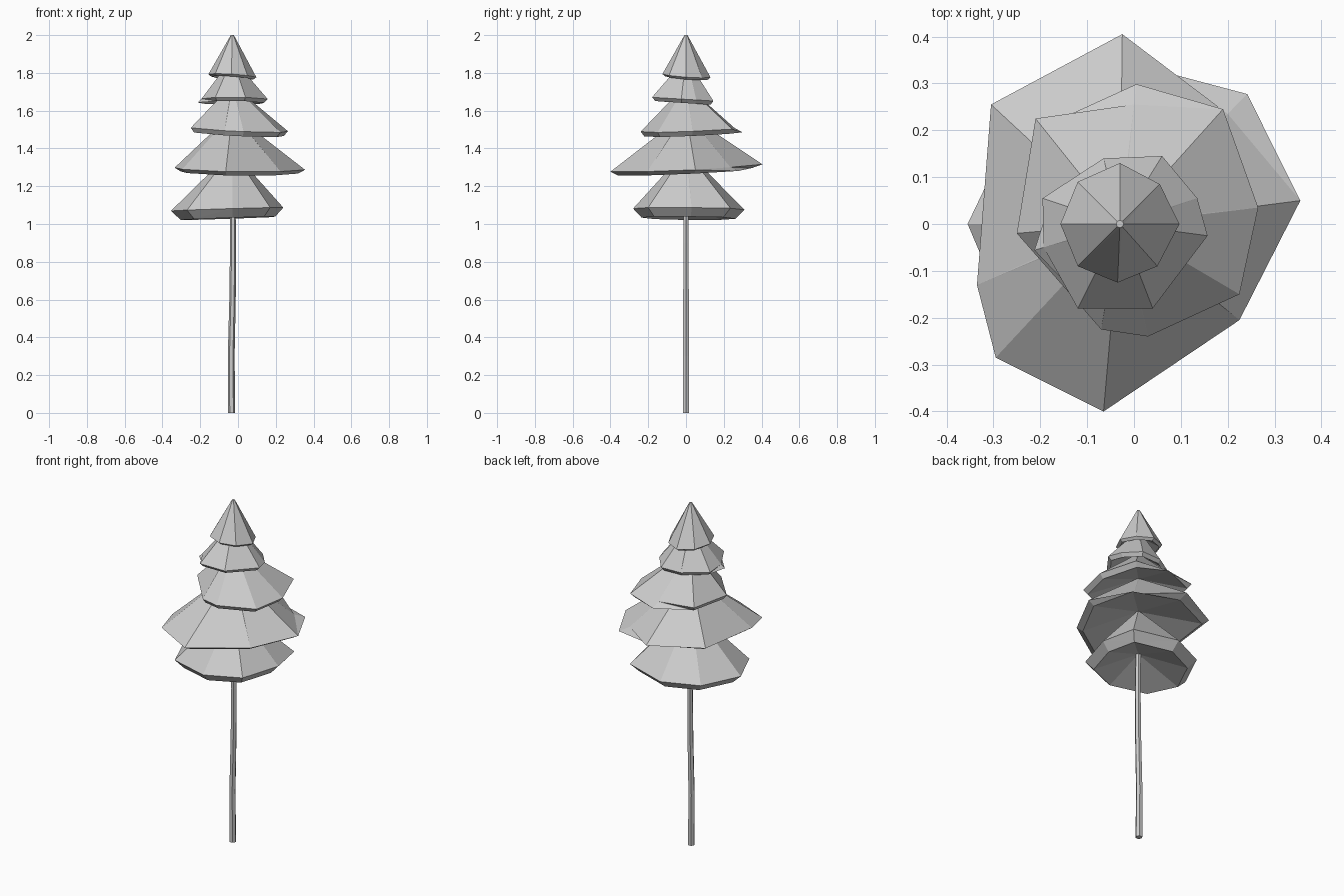
import bpy, bmesh, math

if "Cube" in bpy.data.objects:
    bpy.data.objects.remove(bpy.data.objects["Cube"])

AX = -0.03  # tree axis in x


def finish(bm, name):
    bmesh.ops.recalc_face_normals(bm, faces=bm.faces)
    me = bpy.data.meshes.new(name)
    bm.to_mesh(me)
    bm.free()
    ob = bpy.data.objects.new(name, me)
    bpy.context.collection.objects.link(ob)
    return ob


def bridge(bm, a, b):
    n = len(a)
    for i in range(n):
        j = (i + 1) % n
        bm.faces.new((a[i], a[j], b[j], b[i]))


def tier(name, rim, z, tilt, top, drop, lip, flare, hub):
    """Cone skirt: small tip ring, uneven tilted rim, tucked lip, hollow underside.
    flare maps a rim index to its own lip factor."""
    bm = bmesh.new()
    tip, outer, under = [], [], []
    for i, (x, y) in enumerate(rim):
        a = math.atan2(y, x - AX)
        h = z + tilt[0] * x + tilt[1] * y
        f = flare.get(i, lip)
        tip.append(bm.verts.new((AX + 0.008 * math.cos(a), 0.008 * math.sin(a), top)))
        outer.append(bm.verts.new((x, y, h)))
        under.append(bm.verts.new((AX + (x - AX) * f, y * f, h - drop)))
    bm.faces.new(tip)
    bridge(bm, tip, outer)
    bridge(bm, outer, under)
    c = bm.verts.new((AX, 0, hub))
    for i in range(len(under)):
        bm.faces.new((under[i], under[(i + 1) % len(under)], c))
    bmesh.ops.triangulate(bm, faces=[f for f in bm.faces if len(f.verts) == 4])
    finish(bm, name)


# Trunk: slightly bent six-sided pole
bm = bmesh.new()
rings = []
for x, z, r in [(-0.034, 0, 0.019), (-0.036, 0.3, 0.018), (-0.029, 0.6, 0.017),
                (-0.026, 0.9, 0.016), (-0.029, 1.16, 0.015)]:
    rings.append([bm.verts.new((x + r * math.cos(k * math.pi / 3),
                                r * math.sin(k * math.pi / 3), z)) for k in range(6)])
for a, b in zip(rings, rings[1:]):
    bridge(bm, a, b)
bm.faces.new(rings[0])
bm.faces.new(rings[-1])
finish(bm, "trunk")

# Foliage tiers, bottom to top
tier("foliage_tier_1",
     [(0.24, 0.03), (0.2, 0.235), (-0.05, 0.31), (-0.25, 0.22),
      (-0.355, 0.0), (-0.27, -0.2), (-0.03, -0.28), (0.17, -0.2)],
     1.08, (0.03, -0.01), 1.38, 0.048, 0.84, {}, 1.12)
tier("foliage_tier_2",
     [(0.355, 0.05), (0.2, 0.235), (-0.025, 0.405), (-0.305, 0.255),
      (-0.335, -0.13), (-0.295, -0.285), (-0.065, -0.4), (0.225, -0.205)],
     1.295, (-0.03, 0.05), 1.58, 0.02, 0.9, {1: 1.18, 2: 0.86}, 1.38)
tier("foliage_tier_3",
     [(0.265, 0.035), (0.19, 0.245), (0.0, 0.255), (-0.21, 0.225),
      (-0.25, -0.02), (-0.07, -0.225), (0.03, -0.24), (0.225, -0.15)],
     1.5, (-0.04, 0.04), 1.73, 0.025, 0.92, {2: 1.17}, 1.58)
tier("foliage_tier_4",
     [(0.157, -0.025), (0.135, 0.055), (0.06, 0.145), (-0.065, 0.14),
      (-0.195, 0.055), (-0.193, -0.05), (-0.12, -0.18), (0.04, -0.18)],
     1.66, (0.0, -0.06), 1.87, 0.02, 0.9, {5: 1.12}, 1.73)
tier("foliage_tier_5",
     [(0.097, 0.0), (0.055, 0.085), (-0.03, 0.13), (-0.12, 0.09),
      (-0.157, 0.0), (-0.12, -0.09), (-0.035, -0.125), (0.05, -0.09)],
     1.783, (-0.06, -0.07), 2.0, 0.012, 0.88, {}, 1.84)
